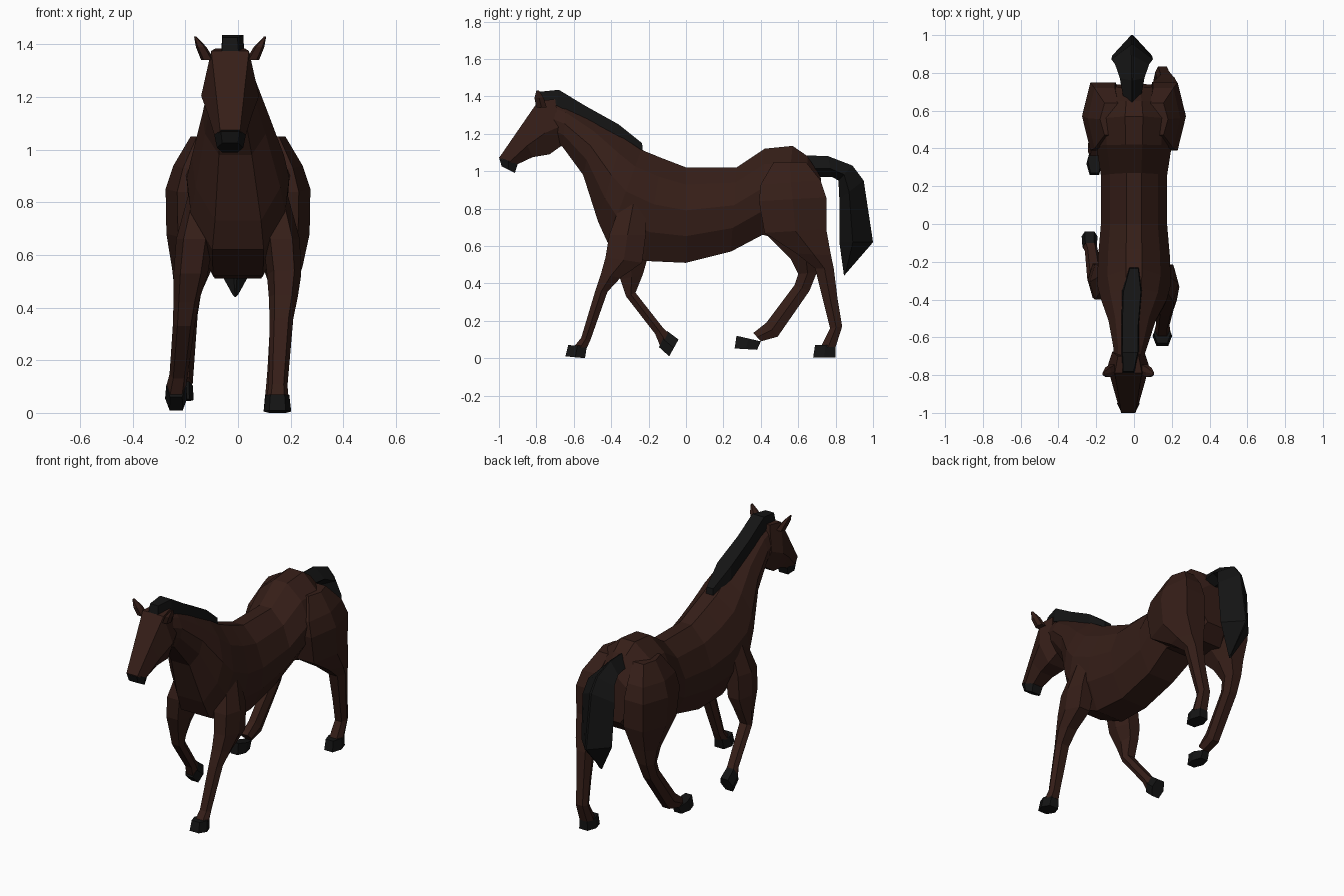
import bpy, bmesh

def material(name, rgb):
    m = bpy.data.materials.new(name)
    m.diffuse_color = (*rgb, 1)
    return m

COAT = material("coat_brown", (0.036, 0.013, 0.009))
DARK = material("dark_hair", (0.007, 0.007, 0.007))

# Half cross-sections: (position from edge a to edge b, share of half width)
BARREL = [(0, .5), (.28, .92), (.55, 1), (.82, .72), (1, .22)]
NECK_HEAD = [(0, .55), (.4, 1), (1, .65)]
LIMB = [(0, .6), (.5, 1), (1, .6)]
DIAMOND = [(0, .12), (.4, 1), (1, .05)]
BLOCK = [(0, .9), (1, .8)]

def loft(name, section, mat, rings):
    """Skin rings given as (ya, za, yb, zb, half width, centre x)."""
    bm = bmesh.new()
    loops = []
    for ya, za, yb, zb, w, cx in rings:
        half = [(f * w, ya + (yb - ya) * t, za + (zb - za) * t) for t, f in section]
        pts = half + [(-x, y, z) for x, y, z in reversed(half)]
        loops.append([bm.verts.new((cx + x, y, z)) for x, y, z in pts])
    n = len(loops[0])
    for p, q in zip(loops, loops[1:]):
        for i in range(n):
            j = (i + 1) % n
            bm.faces.new((p[i], p[j], q[j], q[i]))
    bm.faces.new(loops[0][::-1])
    bm.faces.new(loops[-1])
    bmesh.ops.recalc_face_normals(bm, faces=bm.faces)
    me = bpy.data.meshes.new(name)
    bm.to_mesh(me)
    bm.free()
    me.materials.append(mat)
    ob = bpy.data.objects.new(name, me)
    bpy.context.collection.objects.link(ob)
    return ob

# Trunk and neck, rump to poll
loft("body", BARREL, COAT, [
    (.74, .70, .72, .97, .13, 0),
    (.66, .62, .65, 1.08, .19, 0),
    (.52, .63, .57, 1.135, .215, 0),
    (.41, .66, .42, 1.12, .20, 0),
    (.24, .57, .27, 1.02, .175, 0),
    (0, .51, 0, 1.02, .175, 0),
    (-.22, .52, -.13, 1.07, .19, 0),
    (-.42, .62, -.24, 1.115, .195, 0),
    (-.47, .73, -.34, 1.18, .175, 0),
    (-.55, .98, -.48, 1.265, .125, -.01),
    (-.66, 1.13, -.64, 1.355, .09, -.02),
    (-.71, 1.16, -.74, 1.385, .075, -.03)])

# Head, dark muzzle and ears
loft("head", NECK_HEAD, COAT, [
    (-.66, 1.14, -.70, 1.385, .085, -.03),
    (-.73, 1.09, -.79, 1.375, .11, -.03),
    (-.82, 1.075, -.89, 1.23, .085, -.03),
    (-.905, 1.035, -1.0, 1.07, .058, -.03)])
loft("muzzle", LIMB, DARK, [
    (-.90, 1.037, -1.0, 1.075, .06, -.03),
    (-.915, .99, -.985, 1.025, .05, -.03)])
for side, label in ((1, "left"), (-1, "right")):
    loft(label + "_ear", LIMB, COAT, [
        (-.80, 1.34, -.745, 1.34, .025, -.03 + side * .085),
        (-.81, 1.39, -.76, 1.39, .02, -.03 + side * .11),
        (-.80, 1.43, -.785, 1.43, .004, -.03 + side * .133)])

# Mane along the crest
loft("mane", BLOCK, DARK, [
    (-.23, 1.10, -.235, 1.15, .028, 0),
    (-.35, 1.17, -.36, 1.25, .058, -.01),
    (-.53, 1.27, -.54, 1.35, .052, -.02),
    (-.69, 1.35, -.68, 1.435, .05, -.02),
    (-.79, 1.375, -.78, 1.425, .035, -.03)])

# Tail, arching then hanging to a point
loft("tail", DIAMOND, DARK, [
    (.68, .97, .63, 1.085, .045, -.01),
    (.78, .97, .76, 1.08, .065, -.01),
    (.815, .95, .89, 1.03, .09, -.01),
    (.82, .85, .95, .95, .11, -.01),
    (.82, .62, 1.0, .62, .105, -.01),
    (.845, .44, .86, .46, .01, -.01)])

# Front legs: one reaching forward, one lifted
loft("front_leg_forward", LIMB, COAT, [
    (-.33, .88, -.22, .84, .06, .12),
    (-.41, .66, -.215, .66, .07, .165),
    (-.43, .54, -.235, .51, .065, .175),
    (-.455, .45, -.35, .43, .055, .172),
    (-.485, .36, -.42, .355, .045, .165),
    (-.56, .11, -.51, .10, .036, .152),
    (-.60, .06, -.53, .055, .042, .15)])
loft("front_leg_lifted", LIMB, COAT, [
    (-.33, .88, -.22, .84, .06, -.12),
    (-.40, .66, -.215, .66, .07, -.165),
    (-.39, .53, -.21, .52, .065, -.18),
    (-.35, .42, -.23, .45, .05, -.195),
    (-.32, .33, -.27, .35, .042, -.205),
    (-.165, .13, -.125, .165, .035, -.225),
    (-.14, .07, -.09, .13, .038, -.235)])

# Hind legs with thighs: one standing back, one swinging under
def thigh(side):
    return [(.47, 1.05, .64, 1.05, .06, side * .12),
            (.40, .93, .72, .95, .09, side * .155),
            (.39, .84, .75, .86, .11, side * .165),
            (.42, .67, .75, .69, .11, side * .162)]

loft("hind_leg_standing", LIMB, COAT, thigh(1) + [
    (.59, .56, .775, .55, .075, .17),
    (.69, .48, .79, .48, .05, .17),
    (.735, .30, .81, .32, .04, .16),
    (.77, .16, .835, .17, .038, .15),
    (.72, .06, .80, .06, .042, .145)])
loft("hind_leg_swinging", LIMB, COAT, thigh(-1) + [
    (.56, .53, .72, .56, .075, -.175),
    (.60, .45, .70, .46, .05, -.19),
    (.58, .39, .66, .36, .042, -.195),
    (.43, .19, .49, .115, .036, -.205),
    (.36, .135, .40, .09, .036, -.208)])

# Hooves
loft("front_hoof_forward", LIMB, DARK, [
    (-.63, .07, -.53, .065, .045, .15), (-.645, .01, -.54, 0, .052, .15)])
loft("front_hoof_lifted", LIMB, DARK, [
    (-.145, .06, -.10, .145, .038, -.235), (-.09, .01, -.04, .10, .042, -.235)])
loft("hind_hoof_standing", LIMB, DARK, [
    (.69, .07, .80, .07, .042, .145), (.68, .005, .80, .005, .048, .145)])
loft("hind_hoof_swinging", LIMB, DARK, [
    (.27, .12, .40, .09, .036, -.208), (.26, .052, .38, .045, .042, -.21)])
